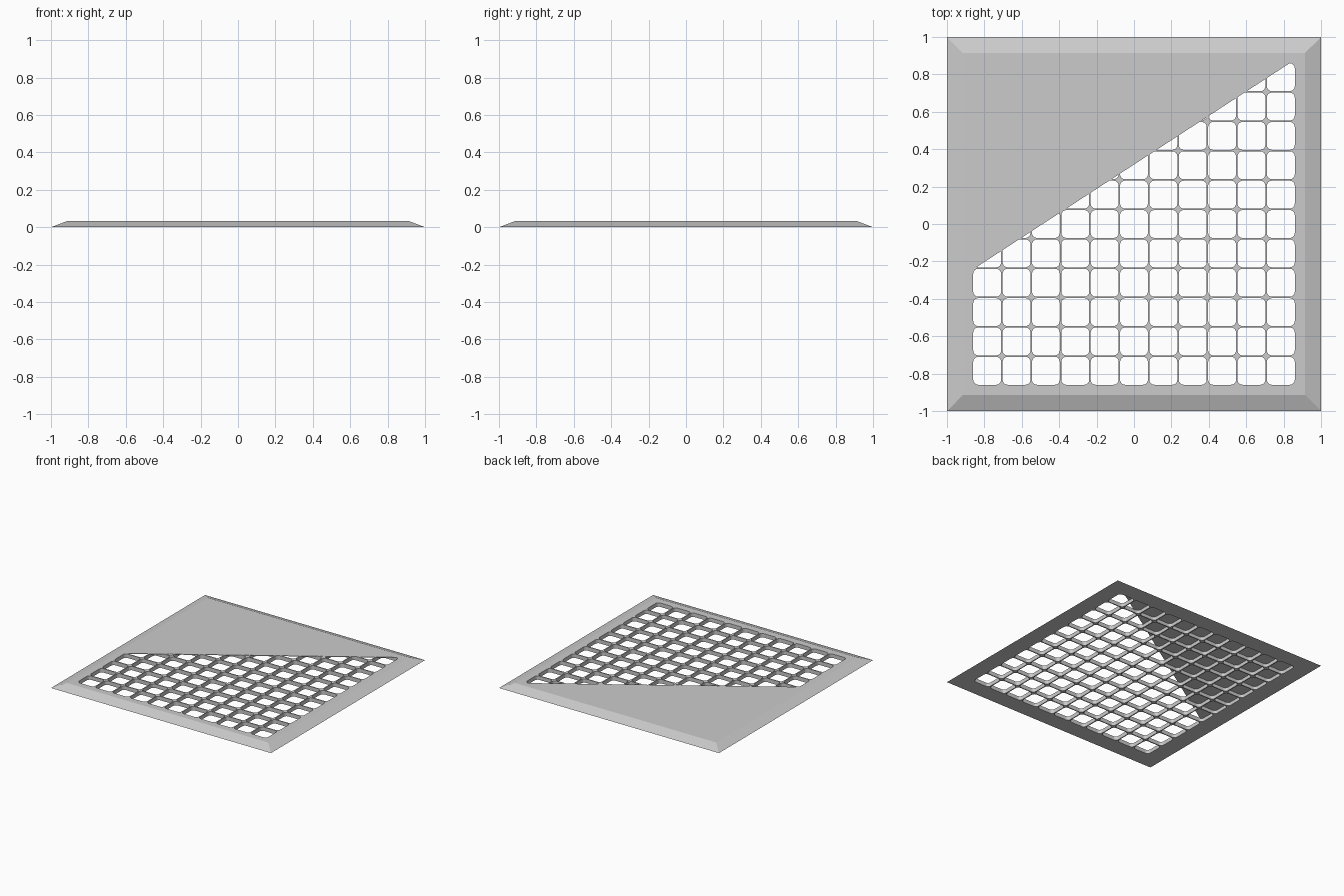
import bpy, bmesh, math

if "Cube" in bpy.data.objects:
    bpy.data.objects.remove(bpy.data.objects["Cube"])

H = 0.032        # overall height
N = 11           # openings per side
PITCH = 0.157    # spacing of the openings
BAR = 0.008      # bar thickness
R = 0.026        # corner radius of the openings
PLATE = 0.004    # thickness of the diagonal cover


def prism(bm, lower, upper, z0, z1):
    """Closed solid between two outlines with matching points."""
    a = [bm.verts.new((x, y, z0)) for x, y in lower]
    b = [bm.verts.new((x, y, z1)) for x, y in upper]
    bm.faces.new(a[::-1])
    bm.faces.new(b)
    n = len(a)
    for i in range(n):
        j = (i + 1) % n
        bm.faces.new((a[i], a[j], b[j], b[i]))


def finish(bm, name):
    me = bpy.data.meshes.new(name)
    bm.to_mesh(me)
    bm.free()
    ob = bpy.data.objects.new(name, me)
    bpy.context.collection.objects.link(ob)
    return ob


def square(s):
    return [(-s, -s), (s, -s), (s, s), (-s, s)]


def rounded_square(cx, cy, half, r, seg=4):
    pts = []
    for k, (sx, sy) in enumerate([(1, 1), (-1, 1), (-1, -1), (1, -1)]):
        for i in range(seg + 1):
            t = math.radians(90 * k + 90 * i / seg)
            pts.append((cx + sx * (half - r) + r * math.cos(t),
                        cy + sy * (half - r) + r * math.sin(t)))
    return pts


def subtract(target, cutter):
    """Cut one object from another, then discard the cutter."""
    cutter.hide_render = True
    m = target.modifiers.new("cut", 'BOOLEAN')
    m.operation = 'DIFFERENCE'
    m.solver = 'EXACT'
    m.object = cutter
    dg = bpy.context.evaluated_depsgraph_get()
    me = bpy.data.meshes.new_from_object(target.evaluated_get(dg))
    target.modifiers.clear()
    target.data = me
    bpy.data.objects.remove(cutter)


# Square slab with a sloping rim
bm = bmesh.new()
prism(bm, square(1.0), square(0.915), 0, H)
grate = finish(bm, "floor_grate")

# Rounded openings over the whole grid
bm = bmesh.new()
for i in range(N):
    for j in range(N):
        c = rounded_square((i - (N - 1) / 2) * PITCH, (j - (N - 1) / 2) * PITCH,
                           (PITCH - BAR) / 2, R)
        prism(bm, c, c, -0.05, 0.1)
openings = finish(bm, "openings")

# Triangular zone where a thin cover stays above the grid
bm = bmesh.new()
tri = [(-0.9, -0.268), (0.894, 0.9), (-0.9, 0.9)]
prism(bm, tri, tri, H - PLATE, 0.2)
cover = finish(bm, "cover_zone")

subtract(openings, cover)
subtract(grate, openings)
